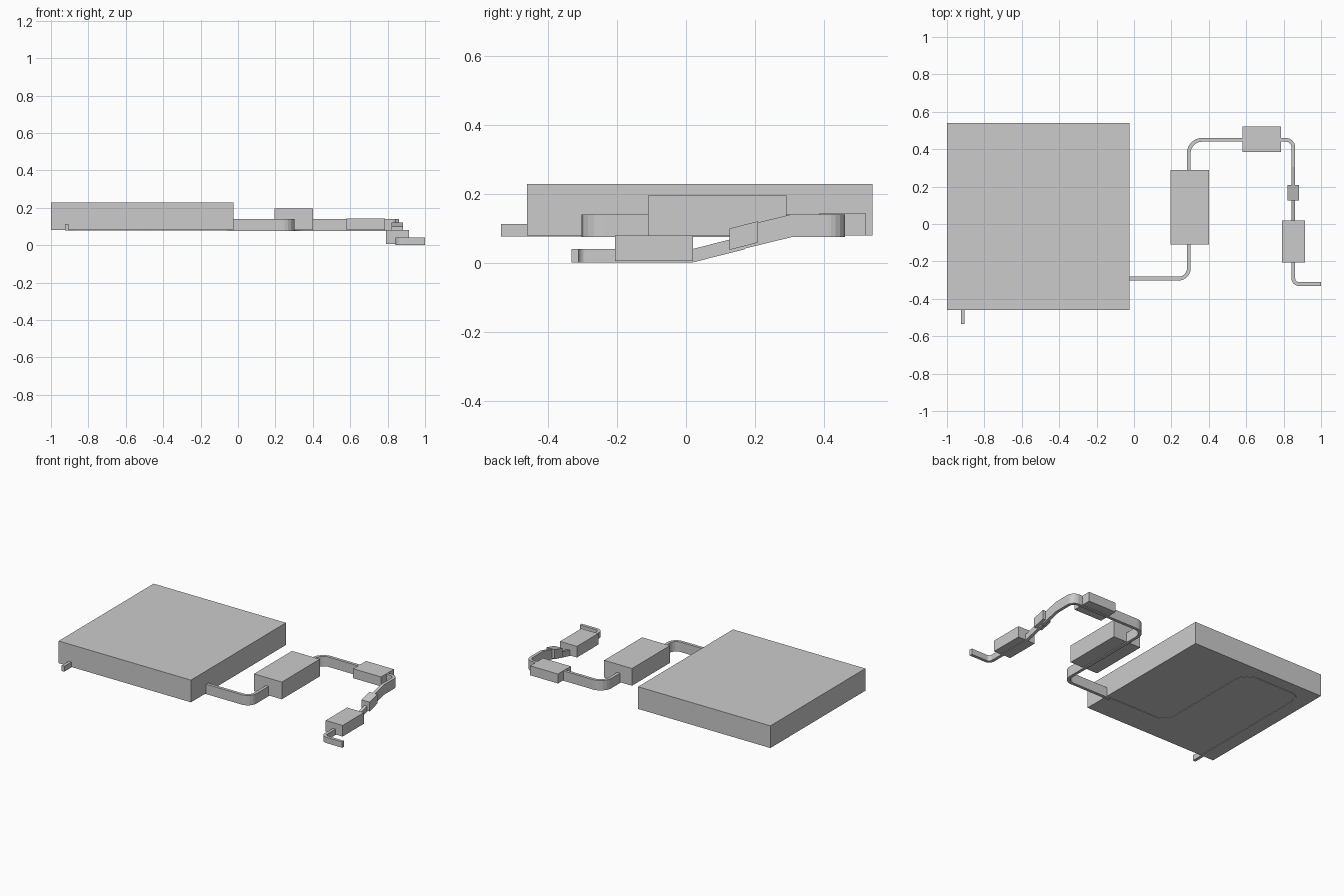
import bpy, bmesh
from mathutils import Vector

if "Cube" in bpy.data.objects:
    bpy.data.objects.remove(bpy.data.objects["Cube"])


def box(name, x0, x1, y0, y1, z0, z1, shear=0.0):
    """Axis-aligned box; shear lifts the +y end for sloped parts."""
    bm = bmesh.new()
    bmesh.ops.create_cube(bm, size=1)
    for v in bm.verts:
        lift = shear if v.co.y > 0 else 0
        v.co = Vector((x1 if v.co.x > 0 else x0,
                       y1 if v.co.y > 0 else y0,
                       (z1 if v.co.z > 0 else z0) + lift))
    finish(name, bm)


def finish(name, bm):
    bmesh.ops.recalc_face_normals(bm, faces=bm.faces[:])
    mesh = bpy.data.meshes.new(name)
    bm.to_mesh(mesh)
    bm.free()
    bpy.context.collection.objects.link(bpy.data.objects.new(name, mesh))


def rounded(points, steps=6):
    """Replace each corner (x, y, z, radius) with a short arc."""
    out = []
    for i, (x, y, z, r) in enumerate(points):
        p = Vector((x, y, z))
        if r == 0:
            out.append(p)
            continue
        a = p + (Vector(points[i - 1][:3]) - p).normalized() * r
        b = p + (Vector(points[i + 1][:3]) - p).normalized() * r
        c = a + b - p
        for k in range(steps + 1):
            d = a.lerp(b, k / steps) - c
            # equal-length spokes around the arc centre
            out.append(c + d.normalized() * r)
    return out


def duct(name, points, height, width=0.02):
    """Sweep an upright rectangular section along a rounded path."""
    path = rounded(points)
    bm = bmesh.new()
    rings = []
    for i, p in enumerate(path):
        t_in = p - path[max(i - 1, 0)]
        t_out = path[min(i + 1, len(path) - 1)] - p
        t_in.z = t_out.z = 0
        t = (t_in.normalized() + t_out.normalized()).normalized()
        side = Vector((-t.y, t.x, 0)) * width / 2
        up = Vector((0, 0, height))
        rings.append([bm.verts.new(q) for q in
                      (p - side, p + side, p + side + up, p - side + up)])
    for r, s in zip(rings, rings[1:]):
        for k in range(4):
            n = (k + 1) % 4
            bm.faces.new((r[k], r[n], s[n], s[k]))
    bm.faces.new(rings[0])
    bm.faces.new(rings[-1])
    finish(name, bm)


# Housings along the line
box("main_housing", -1, -0.025, -0.46, 0.54, 0.08, 0.228)
box("large_muffler", 0.195, 0.40, -0.11, 0.29, 0.08, 0.195)
box("middle_muffler", 0.58, 0.785, 0.385, 0.52, 0.08, 0.143)
box("sloped_coupler", 0.822, 0.882, 0.126, 0.208, 0.038, 0.10, 0.021)
box("end_muffler", 0.79, 0.915, -0.205, 0.02, 0.006, 0.08)

# Inlet duct, showing only slightly beneath the main housing
duct("inlet_duct", [(-0.916, -0.535, 0.077, 0), (-0.916, 0.45, 0.077, 0.08),
                    (-0.49, 0.45, 0.077, 0.08), (-0.49, -0.29, 0.077, 0.08),
                    (-0.05, -0.29, 0.077, 0)], 0.036)

# Tall duct from the main housing down to the coupler
duct("upper_duct", [(-0.06, -0.292, 0.075, 0), (0.293, -0.292, 0.075, 0.055),
                    (0.293, 0.45, 0.075, 0.07), (0.852, 0.45, 0.075, 0.04),
                    (0.852, 0.305, 0.075, 0), (0.852, 0.17, 0.042, 0)], 0.066)

# Low duct from the coupler to the outlet
duct("outlet_duct", [(0.852, 0.17, 0.040, 0), (0.852, 0.02, 0.002, 0),
                     (0.852, -0.321, 0.002, 0.03), (1.0, -0.321, 0.002, 0)],
     0.039)
